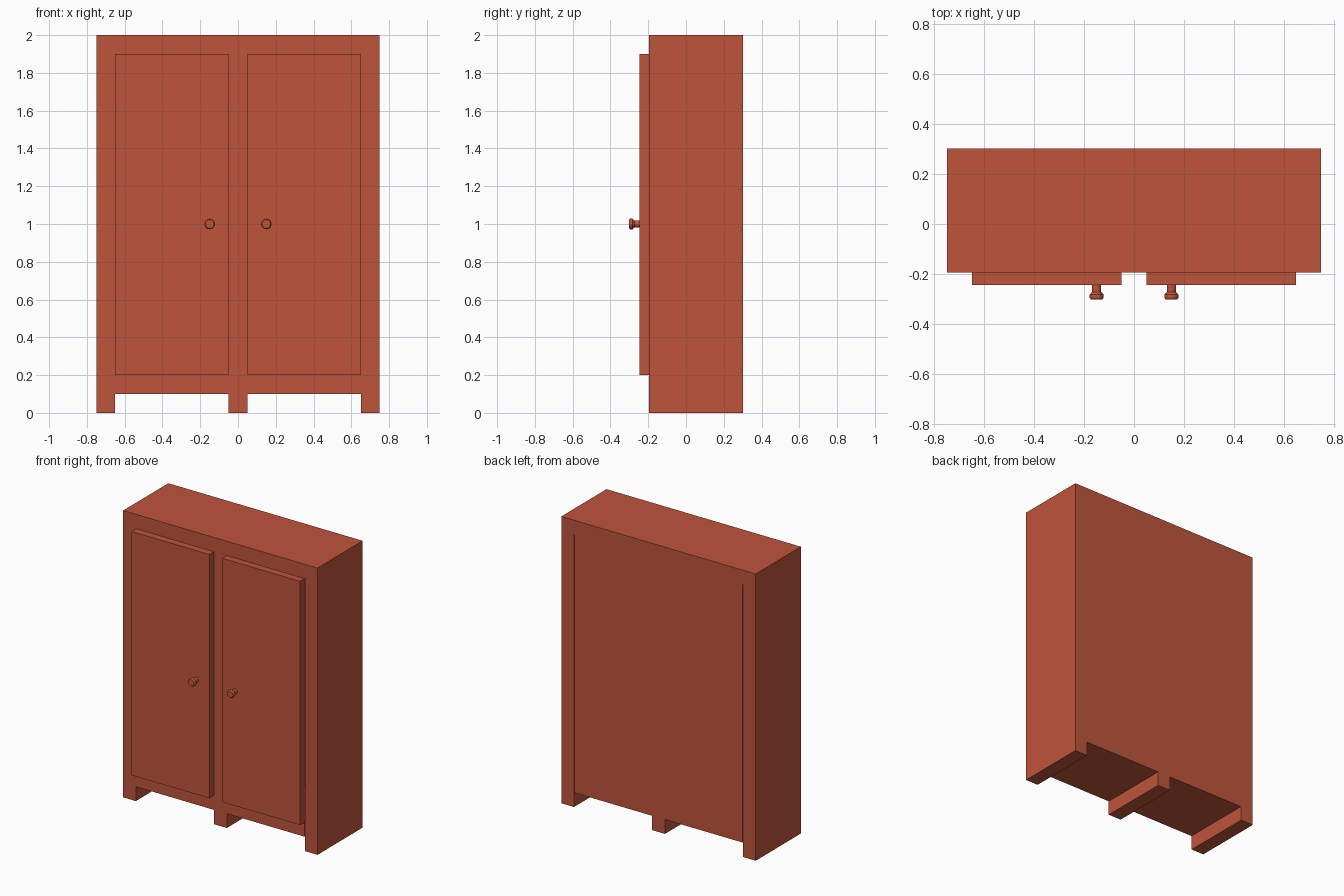
import bpy, bmesh, math

if "Cube" in bpy.data.objects:
    bpy.data.objects.remove(bpy.data.objects["Cube"])

FRONT, BACK = -0.195, 0.303
DOOR_FRONT = -0.245

mat = bpy.data.materials.new("red_brown_paint")
mat.diffuse_color = (0.52, 0.09, 0.045, 1)
mat.use_nodes = True
mat.node_tree.nodes["Principled BSDF"].inputs["Base Color"].default_value = mat.diffuse_color


def finish(name, bm):
    bmesh.ops.recalc_face_normals(bm, faces=bm.faces)
    me = bpy.data.meshes.new(name)
    bm.to_mesh(me)
    bm.free()
    me.materials.append(mat)
    ob = bpy.data.objects.new(name, me)
    bpy.context.collection.objects.link(ob)
    return ob


def box(name, x, y, z):
    bm = bmesh.new()
    bmesh.ops.create_cube(bm, size=1)
    for v in bm.verts:
        v.co = [a + (c + 0.5) * (b - a) for c, (a, b) in zip(v.co, (x, y, z))]
    return finish(name, bm)


def knob(name, x, z, sides=12):
    # (radius, y) profile turned around the y axis
    profile = [(0.018, DOOR_FRONT), (0.018, -0.272), (0.028, -0.283),
               (0.028, -0.295), (0.023, -0.303)]
    bm = bmesh.new()
    rings = []
    for r, y in profile:
        angles = [2 * math.pi * i / sides for i in range(sides)]
        rings.append([bm.verts.new((x + r * math.cos(a), y, z + r * math.sin(a)))
                      for a in angles])
    for a, b in zip(rings, rings[1:]):
        for i in range(sides):
            j = (i + 1) % sides
            bm.faces.new((a[i], a[j], b[j], b[i]))
    bm.faces.new(rings[0])
    bm.faces.new(rings[-1])
    return finish(name, bm)


# Carcass
depth = (FRONT, BACK)
box("top_board", (-0.75, 0.75), depth, (1.9, 2.0))
box("centre_divider", (-0.05, 0.05), depth, (0, 1.9))

# Mirrored halves
for side, s in (("left", -1), ("right", 1)):
    def span(a, b):
        return tuple(sorted((s * a, s * b)))
    box(side + "_side_panel", span(0.652, 0.75), depth, (0, 1.9))
    box(side + "_bottom_board", span(0.05, 0.65), depth, (0.1, 0.2))
    box(side + "_back_panel", span(0.05, 0.65), (BACK - 0.05, BACK), (0.2, 1.9))
    box(side + "_door", span(0.05, 0.65), (DOOR_FRONT, FRONT), (0.2, 1.9))
    knob(side + "_knob", s * 0.15, 1.0)
